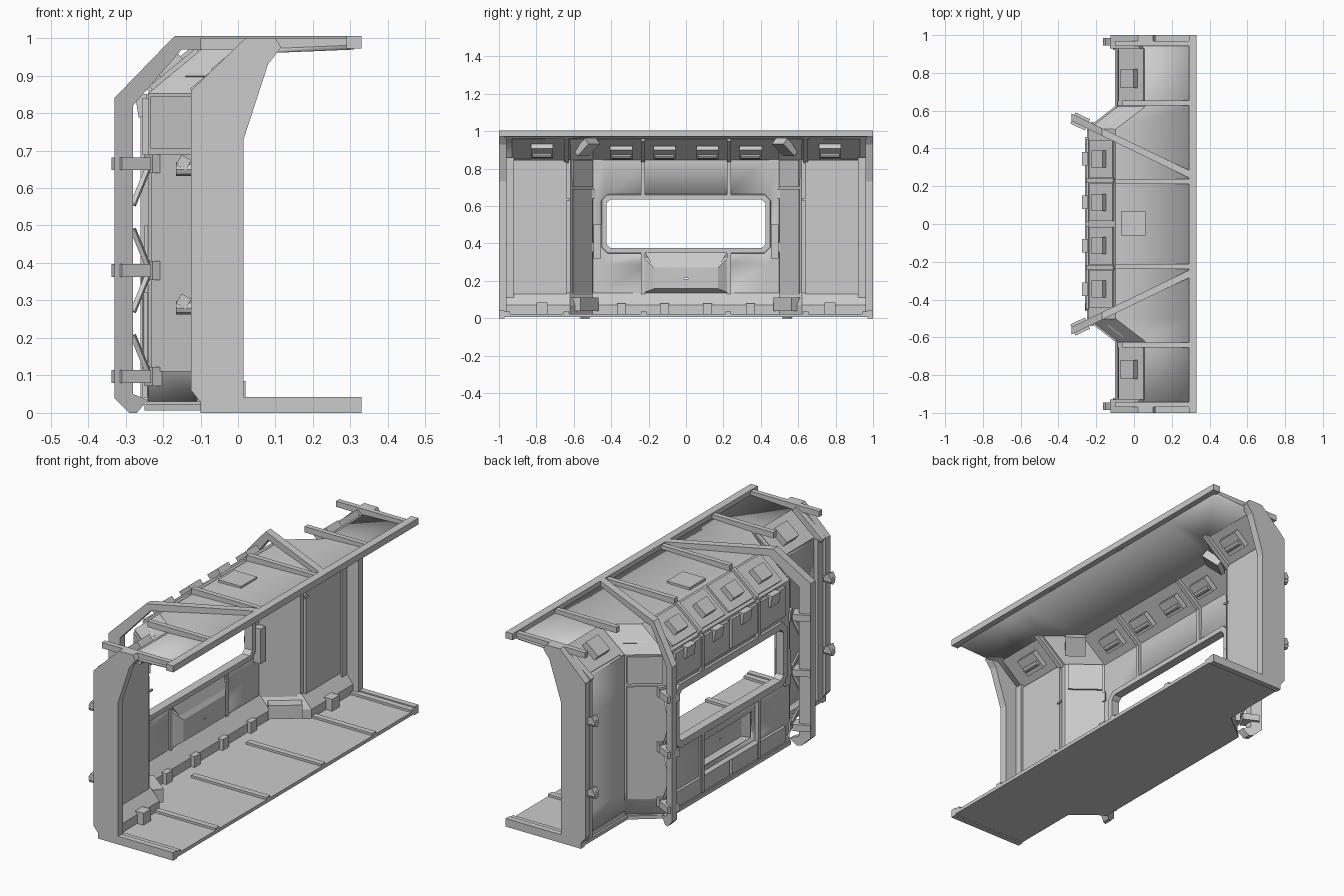
import bpy, bmesh, math
from mathutils import Vector, Euler

if "Cube" in bpy.data.objects:
    bpy.data.objects.remove(bpy.data.objects["Cube"])

A = math.atan2(.115, .14)            # pitch of the sloped upper panels


def finish(name, bm, thick=0, smooth=False):
    bmesh.ops.recalc_face_normals(bm, faces=bm.faces)
    me = bpy.data.meshes.new(name)
    bm.to_mesh(me)
    bm.free()
    ob = bpy.data.objects.new(name, me)
    bpy.context.collection.objects.link(ob)
    if thick:
        m = ob.modifiers.new("thickness", 'SOLIDIFY')
        m.thickness, m.offset = thick, 0
    if smooth:
        bpy.context.view_layer.objects.active = ob
        ob.select_set(True)
        bpy.ops.object.shade_smooth_by_angle(angle=math.radians(30))
        ob.select_set(False)
    return ob


def loft(name, rows, closed=False, holes=None, thick=0, smooth=False):
    """Quad skin over rows of points; holes(i, j) skips a face."""
    bm = bmesh.new()
    v = [[bm.verts.new(p) for p in r] for r in rows]
    n = len(rows[0])
    for i in range(len(rows) - 1):
        for j in range(n if closed else n - 1):
            if not (holes and holes(i, j)):
                k = (j + 1) % n
                bm.faces.new((v[i][j], v[i][k], v[i + 1][k], v[i + 1][j]))
    return finish(name, bm, thick, smooth)


def solid(name, a, b):
    """Closed prism between two matching outlines."""
    bm = bmesh.new()
    va, vb = [bm.verts.new(p) for p in a], [bm.verts.new(p) for p in b]
    bm.faces.new(va)
    bm.faces.new(vb[::-1])
    for i in range(len(a)):
        k = (i + 1) % len(a)
        bm.faces.new((va[i], va[k], vb[k], vb[i]))
    return finish(name, bm)


def box(name, c, s, pitch=0, yaw=0):
    bm = bmesh.new()
    bmesh.ops.create_cube(bm, size=1)
    bmesh.ops.scale(bm, vec=s, verts=bm.verts)
    ob = finish(name, bm)
    ob.location, ob.rotation_euler = c, Euler((0, pitch, yaw))
    return ob


def span(name, x, y, z):
    return box(name, [(x[0] + x[1]) / 2, (y[0] + y[1]) / 2, (z[0] + z[1]) / 2],
               [x[1] - x[0], abs(y[1] - y[0]), z[1] - z[0]])


def rod(name, p, q, r, sides=4):
    p, q = Vector(p), Vector(q)
    bm = bmesh.new()
    bmesh.ops.create_cone(bm, cap_ends=True, segments=sides, radius1=r, radius2=r, depth=(q - p).length)
    ob = finish(name, bm)
    ob.location = (p + q) / 2
    ob.rotation_euler = (q - p).to_track_quat('Z', 'Y').to_euler()
    return ob


# Wall and ceiling skin following the bay plan, with a window opening
plan = [(-.97, -.08), (-.62, -.08), (-.5, -.235), (-.43, -.235), (-.2, -.235)]
plan += [(-y, x) for y, x in reversed(plan)]
rows = [[(x, y, z) for z in (.03, .15, .29, .37, .64, .85)]
        + [(x + .14, y, .965), (.3, y, .975)] for y, x in plan]
loft("wall_skin", rows, thick=.012, smooth=True,
     holes=lambda i, j: (3 <= i <= 5 and j == 3) or (i == 4 and j == 1))

# Recessed tray below the window
tray = [[(x, y, z) for y, z in ((-w, lo), (w, lo), (w, hi), (-w, hi))]
        for x, w, lo, hi in ((-.255, .24, .12, .34), (-.225, .22, .14, .32),
                             (-.195, .17, .16, .27), (-.195, .01, .21, .215))]
loft("lower_tray", tray, closed=True, thick=.008)
loft("tray_hood", [[(-.23, -.22, .35), (-.23, .22, .35)], [(-.2, -.17, .27), (-.2, .17, .27)]], thick=.008)


# Window frame with clipped corners
def ring(x, w, lo, hi, c):
    return [(x, y, z) for y, z in ((-w + c, lo), (w - c, lo), (w, lo + c), (w, hi - c),
                                   (w - c, hi), (-w + c, hi), (-w, hi - c), (-w, lo + c))]


fr = [ring(-.26, .46, .34, .67, .04), ring(-.26, .425, .375, .635, .02),
      ring(-.215, .425, .375, .635, .02), ring(-.215, .45, .35, .66, .03), ring(-.26, .46, .34, .67, .04)]
loft("window_frame", fr, closed=True)

# Floor plate following the same plan
fp = [(.33, -1), (.33, 1), (-.1, 1), (-.1, .62), (-.25, .5), (-.25, -.5), (-.1, -.62), (-.1, -1)]
solid("floor_plate", [(x, y, .006) for x, y in fp], [(x, y, .024) for x, y in fp])

# Skirting along the wall base
sk = [[(x - .01, y, .02), (x + .065, y, .02), (x + .065, y, .07), (x + .01, y, .135)]
      for y, x in plan[:3] + plan[-3:]]
loft("skirting", sk, closed=True)

# Ceiling edge beam and middle ceiling strip
span("ceiling_edge_beam", (.29, .33), (-1, 1), (.972, 1.005))
span("ceiling_hatch", (-.07, .06), (-.06, .07), (.968, .985))

# Bay outside panels: upper and lower cladding, divided in bays
for y in (-.345, -.115, .115, .345):
    span("lower_cladding", (-.255, -.235), (y - .105, y + .105), (.04, .12))
    span("upper_cladding", (-.255, -.235), (y - .105, y + .105), (.69, .84))
    box("slope_panel", (-.168, y, .915), (.16, .2, .02), -A)
    box("slope_housing", (-.185, y, .93), (.075, .09, .035), -A)
    box("slope_lamp", (-.15, y, .885), (.08, .12, .03), -A)
    rod("lamp_tube", (-.15, y - .05, .865), (-.15, y + .05, .865), .013, 8)
    box("cladding_block", (-.255, y, .82), (.03, .07, .06), -.15)
    span("base_clamp", (-.2, -.15), (y - .025, y + .025), (.02, .08))

rib = [(-.125, .06), (-.085, .01), (.015, .02), (.015, .73), (.08, .93), (.115, .975), (.1, 1), (.02, 1), (-.125, .86)]
arch = [(-.33, .04), (-.33, .84), (-.17, 1.005), (.31, 1.005), (.31, .97), (-.15, .97),
        (-.28, .82), (-.28, .05), (-.24, .035), (-.27, 0), (-.29, 0)]

for s in (1, -1):
    # End rib with wall lip
    solid("end_rib", [(x, s * .96, z) for x, z in rib], [(x, s, z) for x, z in rib])
    span("end_rib_lip", (-.11, -.05), (s * .92, s * .96), (.03, .86))
    box("end_rib_bevel", (-.04, s * .945, .915), (.2, .03, .035), -A)
    for z in (.28, .65):
        rod("rib_bolt", (-.165, s * .965, z), (-.12, s * .965, z), .018, 8)
        box("rib_latch", (-.145, s * .965, z + .018), (.03, .04, .03), .5)

    # Diagonal arch frame standing outside the bay corner
    def ay(x, o=0):
        return s * (.565 - .484 * (x + .33) + o)
    solid("corner_arch", [(x, ay(x, -.02), z) for x, z in arch], [(x, ay(x, .02), z) for x, z in arch])
    for z in (.097, .38, .665):
        box("arch_clamp", (-.285, ay(-.285), z), (.085, .065, .034), 0, -s * .45)
        box("clamp_block", (-.225, ay(-.225), z), (.03, .05, .05), 0, -s * .45)
        for d in ((1,) if z < .1 else (-1,) if z > .6 else (1, -1)):
            rod("arch_brace", (-.28, ay(-.28), z + d * .11), (-.235, ay(-.235), z), .009)

    # Ceiling and floor cross members
    for y, x in ((.955, -.1), (.64, -.06), (.225, -.1)):
        span("ceiling_cross_beam", (x, .3), (s * (y - .013), s * (y + .013)), (.97, 1))
        span("floor_cross_strip", (x, .33), (s * (y - .015), s * (y + .015)), (.01, .036))
    span("floor_end_kerb", (-.1, .33), (s * .97, s), (0, .042))

    # Bay dividers beside the window and on the slope
    span("bay_divider_low", (-.26, -.22), (s * .22, s * .24), (.04, .35))
    span("bay_divider_high", (-.26, -.215), (s * .22, s * .24), (.66, .85))
    box("bay_divider_slope", (-.165, s * .23, .91), (.18, .02, .05), -A)
    span("window_jamb", (-.25, -.19), (s * .455, s * .495), (.32, .5))

    # Side wall: inner panel, seam strip, sloped panel with lamp
    span("side_wall_panel", (-.075, -.06), (s * .64, s * .93), (.13, .845))
    span("wall_handle", (-.06, -.052), (s * .62, s * .65), (.63, .64))
    box("side_slope_panel", (-.01, s * .79, .912), (.17, .28, .02), -A)
    box("side_slope_housing", (-.025, s * .77, .93), (.09, .1, .04), -A)
    box("side_slope_lamp", (.008, s * .77, .892), (.09, .12, .03), -A)
    rod("side_lamp_tube", (.01, s * .72, .872), (.01, s * .82, .872), .014, 8)
    box("slope_seam", (0, s * .64, .908), (.2, .025, .035), -A)
    span("side_base_clamp", (-.04, .02), (s * .74, s * .8), (.02, .085))

    # Angled corner panel between side wall and bay
    yaw = s * -math.atan2(.155, .12)
    for n, z, h, t in (("corner_panel_low", .4, .58, .022), ("corner_panel_high", .775, .14, .03)):
        box(n, (-.157, s * .56, z), (t, .17, h), 0, yaw)
    box("corner_base_block", (-.11, s * .54, .075), (.06, .16, .07), 0, yaw)
    box("corner_slope_lamp", (-.07, s * .53, .915), (.1, .1, .04), -A, yaw)
